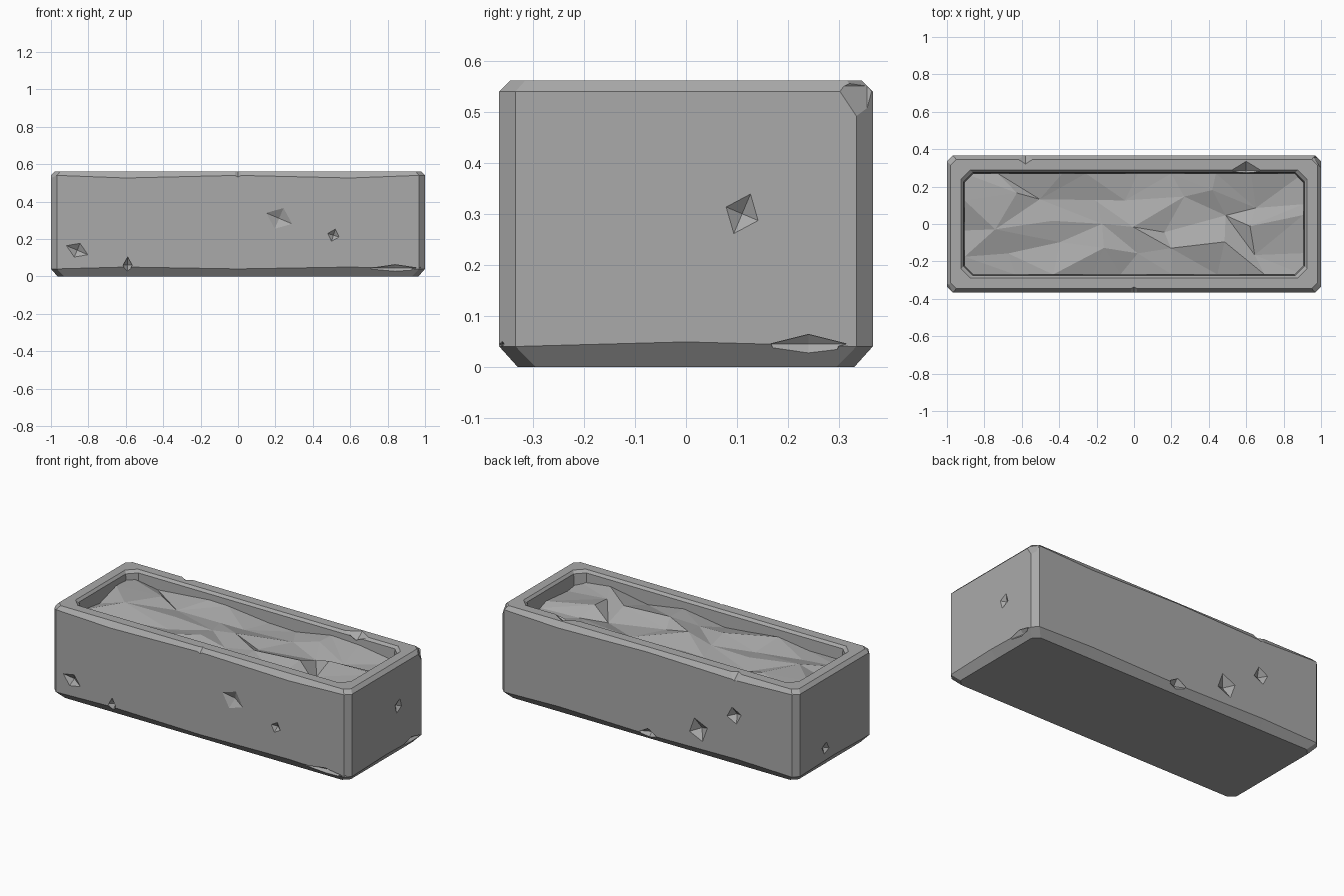
import bpy, bmesh, random
from mathutils import Matrix, Vector, Euler

random.seed(4)
old = bpy.data.objects.get("Cube")
if old:
    bpy.data.objects.remove(old)

# One stone colour
stone = bpy.data.materials.new("grey stone")
stone.use_nodes = True
stone.diffuse_color = (0.4, 0.4, 0.4, 1)
stone.node_tree.nodes["Principled BSDF"].inputs["Base Color"].default_value = (0.4, 0.4, 0.4, 1)


def finish(bm, name):
    bmesh.ops.recalc_face_normals(bm, faces=bm.faces)
    mesh = bpy.data.meshes.new(name)
    bm.to_mesh(mesh)
    bm.free()
    mesh.materials.append(stone)
    obj = bpy.data.objects.new(name, mesh)
    bpy.context.collection.objects.link(obj)
    return obj


def ring(bm, hx, hy, cut, z, long_wave=0, short_wave=0):
    """Rectangle with cut corners, and extra points that let the edges sag."""
    half = [(hx, -hy + cut, 0), (hx, 0, short_wave), (hx, hy - cut, 0),
            (hx - cut, hy, 0), (0.6, hy, long_wave), (0, hy, 0),
            (-0.6, hy, long_wave), (-hx + cut, hy, 0)]
    pts = half + [(-x, -y, w) for x, y, w in half]
    return [bm.verts.new((x, y, z + w)) for x, y, w in pts]


# Trough: rings from the base, up the outside and down into the hollow
bm = bmesh.new()
rings = [ring(bm, 0.965, 0.33, 0.035, 0),
         ring(bm, 1.0, 0.366, 0.032, 0.04, 0.01, 0.009),
         ring(bm, 1.0, 0.366, 0.032, 0.54, -0.014, 0),
         ring(bm, 0.98, 0.345, 0.03, 0.561),
         ring(bm, 0.925, 0.288, 0.05, 0.561),
         ring(bm, 0.912, 0.275, 0.05, 0.546),
         ring(bm, 0.902, 0.266, 0.05, 0.38)]
for a, b in zip(rings, rings[1:]):
    for i in range(16):
        j = (i + 1) % 16
        bm.faces.new((a[i], a[j], b[j], b[i]))
bm.faces.new(rings[0])
bm.faces.new(rings[-1])
trough = finish(bm, "trough")

# Chips: centre, radii, tilt about the facing axis
chips = [
    ((0.22, -0.366, 0.31), (0.075, 0.025, 0.06), (0, 0.4, 0)),
    ((0.51, -0.366, 0.22), (0.032, 0.02, 0.034), (0, 0.3, 0)),
    ((-0.86, -0.366, 0.14), (0.062, 0.025, 0.04), (0, 0.4, 0)),
    ((-0.59, -0.362, 0.06), (0.028, 0.03, 0.05), (0, 0, 0)),
    ((0, -0.366, 0.561), (0.055, 0.03, 0.03), (0, 0, 0)),
    ((0.84, -0.36, 0.045), (0.17, 0.02, 0.025), (0, 0, 0)),
    ((-0.58, 0.366, 0.561), (0.07, 0.045, 0.04), (0, 0, 0)),
    ((0.6, 0.285, 0.565), (0.09, 0.055, 0.045), (0, 0, 0)),
    ((-0.34, 0.366, 0.16), (0.065, 0.035, 0.07), (0, 0.4, 0)),
    ((-0.58, 0.366, 0.31), (0.05, 0.03, 0.05), (0, 0.3, 0)),
    ((0, 0.36, 0.045), (0.07, 0.03, 0.04), (0, 0, 0)),
    ((1.0, 0.11, 0.3), (0.02, 0.034, 0.042), (-0.4, 0, 0)),
    ((0.995, 0.24, 0.045), (0.02, 0.1, 0.025), (0, 0, 0)),
    ((1.0, 0.355, 0.55), (0.04, 0.06, 0.09), (0, 0, 0)),
    ((-1.0, -0.36, 0.55), (0.035, 0.05, 0.05), (0, 0, 0)),
    ((-1.0, 0.09, 0.12), (0.02, 0.035, 0.035), (0.3, 0, 0)),
]
bm = bmesh.new()
for centre, radii, tilt in chips:
    place = Matrix.LocRotScale(Vector(centre), Euler(tilt), Vector(radii))
    bmesh.ops.create_uvsphere(bm, u_segments=4, v_segments=2, radius=1, matrix=place)
cutter = finish(bm, "chip_cutter")
cutter.hide_render = True

cut = trough.modifiers.new("chips", "BOOLEAN")
cut.operation = "DIFFERENCE"
cut.solver = "EXACT"
cut.object = cutter
bpy.context.view_layer.objects.active = trough
trough.select_set(True)
bpy.ops.object.modifier_apply(modifier=cut.name)
bpy.data.objects.remove(cutter)

# Fill: faceted uneven surface just below the rim
bm = bmesh.new()
cols, rows = 8, 4
grid = []
for i in range(cols + 1):
    line = []
    for j in range(rows + 1):
        x, y = (2 * i / cols - 1) * 0.905, (2 * j / rows - 1) * 0.27
        if 0 < i < cols:
            x += random.uniform(-0.08, 0.08)
        if 0 < j < rows:
            y += random.uniform(-0.05, 0.05)
        line.append(bm.verts.new((x, y, 0.492 + random.uniform(-0.028, 0.028))))
    grid.append(line)
for i in range(cols):
    for j in range(rows):
        a, b, c, d = grid[i][j], grid[i + 1][j], grid[i + 1][j + 1], grid[i][j + 1]
        if random.random() < 0.5:
            a, b, c, d = b, c, d, a
        bm.faces.new((a, b, c))
        bm.faces.new((a, c, d))
# Trim the corners to the hollow's outline
for sx in (-1, 1):
    for sy in (-1, 1):
        bmesh.ops.bisect_plane(bm, geom=bm.verts[:] + bm.edges[:] + bm.faces[:],
                               plane_co=(sx * 0.885, sy * 0.245, 0),
                               plane_no=(sx, sy, 0), clear_outer=True)
fill = finish(bm, "fill")
